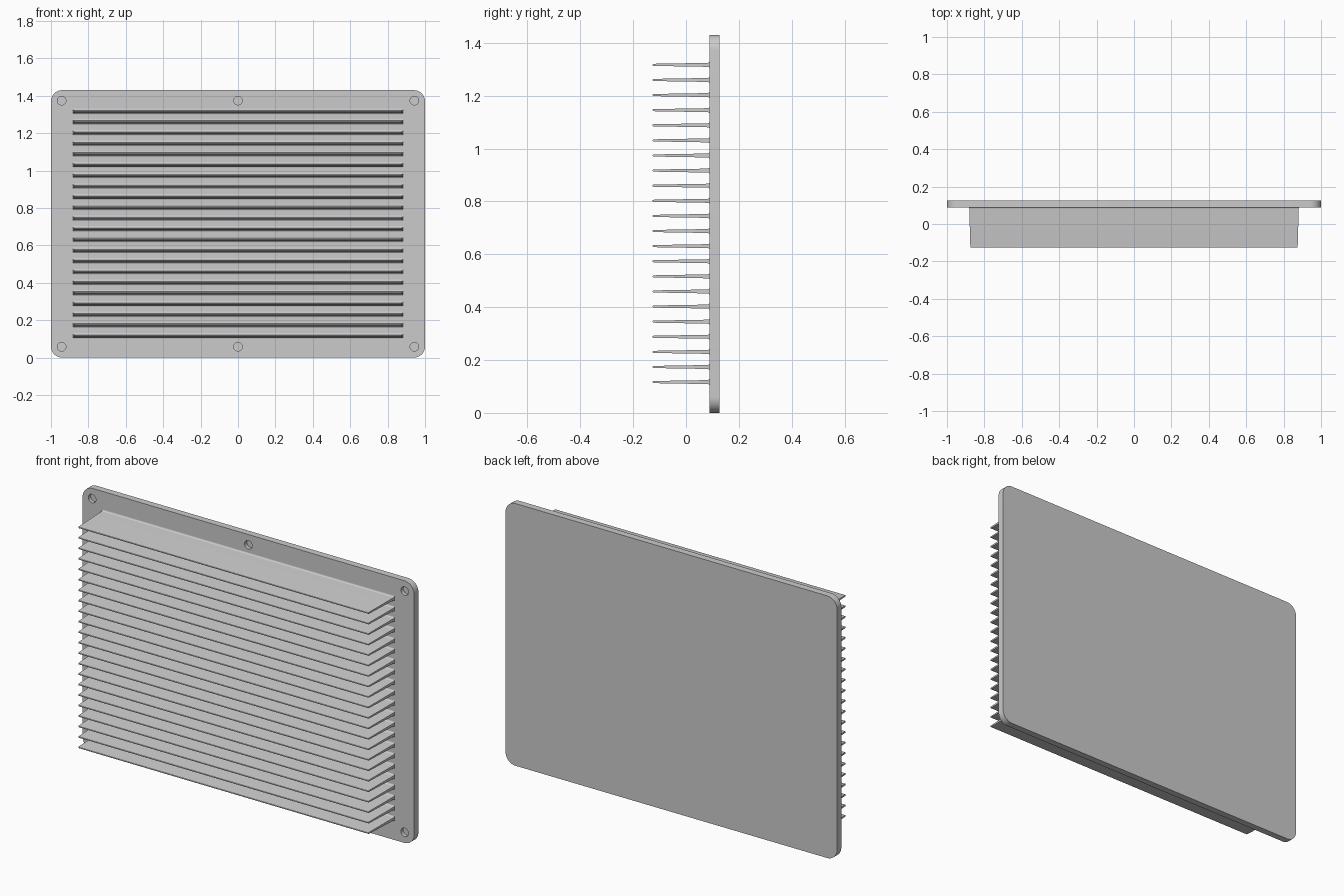
import bpy, bmesh, math

if "Cube" in bpy.data.objects:
    bpy.data.objects.remove(bpy.data.objects["Cube"])

HEIGHT = 1.43
Y_BACK, Y_FACE, Y_TIP = 0.1265, 0.0895, -0.1265
FINS, FIN_LOW, FIN_HIGH = 22, 0.1165, 1.3165


def finish(name, bm):
    bmesh.ops.recalc_face_normals(bm, faces=bm.faces)
    mesh = bpy.data.meshes.new(name)
    bm.to_mesh(mesh)
    bm.free()
    obj = bpy.data.objects.new(name, mesh)
    bpy.context.collection.objects.link(obj)
    return obj


def smooth(obj):
    bpy.ops.object.select_all(action='DESELECT')
    obj.select_set(True)
    bpy.context.view_layer.objects.active = obj
    bpy.ops.object.shade_smooth_by_angle(angle=math.radians(30))


def prism(bm, start, end):
    """Solid between two matching outlines."""
    a = [bm.verts.new(p) for p in start]
    b = [bm.verts.new(p) for p in end]
    n = len(a)
    bm.faces.new(a)
    bm.faces.new(b[::-1])
    for i in range(n):
        j = (i + 1) % n
        bm.faces.new((a[i], b[i], b[j], a[j]))


def arc(cx, cz, r, start, sweep, steps):
    return [(cx + r * math.cos(math.radians(start + sweep * i / steps)),
             cz + r * math.sin(math.radians(start + sweep * i / steps)))
            for i in range(steps + 1)]


# Back plate with rounded corners
r = 0.06
outline = []
for cx, cz, a in ((1 - r, HEIGHT - r, 0), (r - 1, HEIGHT - r, 90),
                  (r - 1, r, 180), (1 - r, r, 270)):
    outline += arc(cx, cz, r, a, 90, 10)
bm = bmesh.new()
prism(bm, [(x, Y_FACE, z) for x, z in outline], [(x, Y_BACK, z) for x, z in outline])
plate = finish("back_plate", bm)

# Six blind screw holes sunk into the front face
bm = bmesh.new()
for x in (-0.943, 0, 0.943):
    for z in (0.058, HEIGHT - 0.056):
        ring = arc(x, z, 0.023, 0, 360, 32)[:-1]
        prism(bm, [(px, Y_FACE - 0.02, pz) for px, pz in ring],
              [(px, Y_FACE + 0.02, pz) for px, pz in ring])
cutter = finish("hole_cutter", bm)
cutter.hide_render = True
mod = plate.modifiers.new("holes", 'BOOLEAN')
mod.object = cutter
mod.operation = 'DIFFERENCE'
mod.solver = 'EXACT'
bpy.context.view_layer.objects.active = plate
bpy.ops.object.modifier_apply(modifier=mod.name)
bpy.data.objects.remove(cutter)
smooth(plate)

# Fin half profile (y, half thickness): filleted root, tapered blade, round tip
f, root, tip = 0.008, 0.0075, 0.004
half = [(Y_FACE + 0.002, root + f)]
half += arc(Y_FACE - f, root + f, f, 0, -90, 5)
half += arc(Y_TIP + tip, 0, tip, 90, 90, 4)
profile = half + [(y, -t) for y, t in half[-2::-1]]


def half_width(y):
    return 0.875 + 0.006 * (y - Y_TIP) / (Y_FACE - Y_TIP)


# Row of horizontal cooling fins
bm = bmesh.new()
for i in range(FINS):
    z = FIN_LOW + (FIN_HIGH - FIN_LOW) * i / (FINS - 1)
    prism(bm, [(-half_width(y), y, z + t) for y, t in profile],
          [(half_width(y), y, z + t) for y, t in profile])
smooth(finish("cooling_fins", bm))
